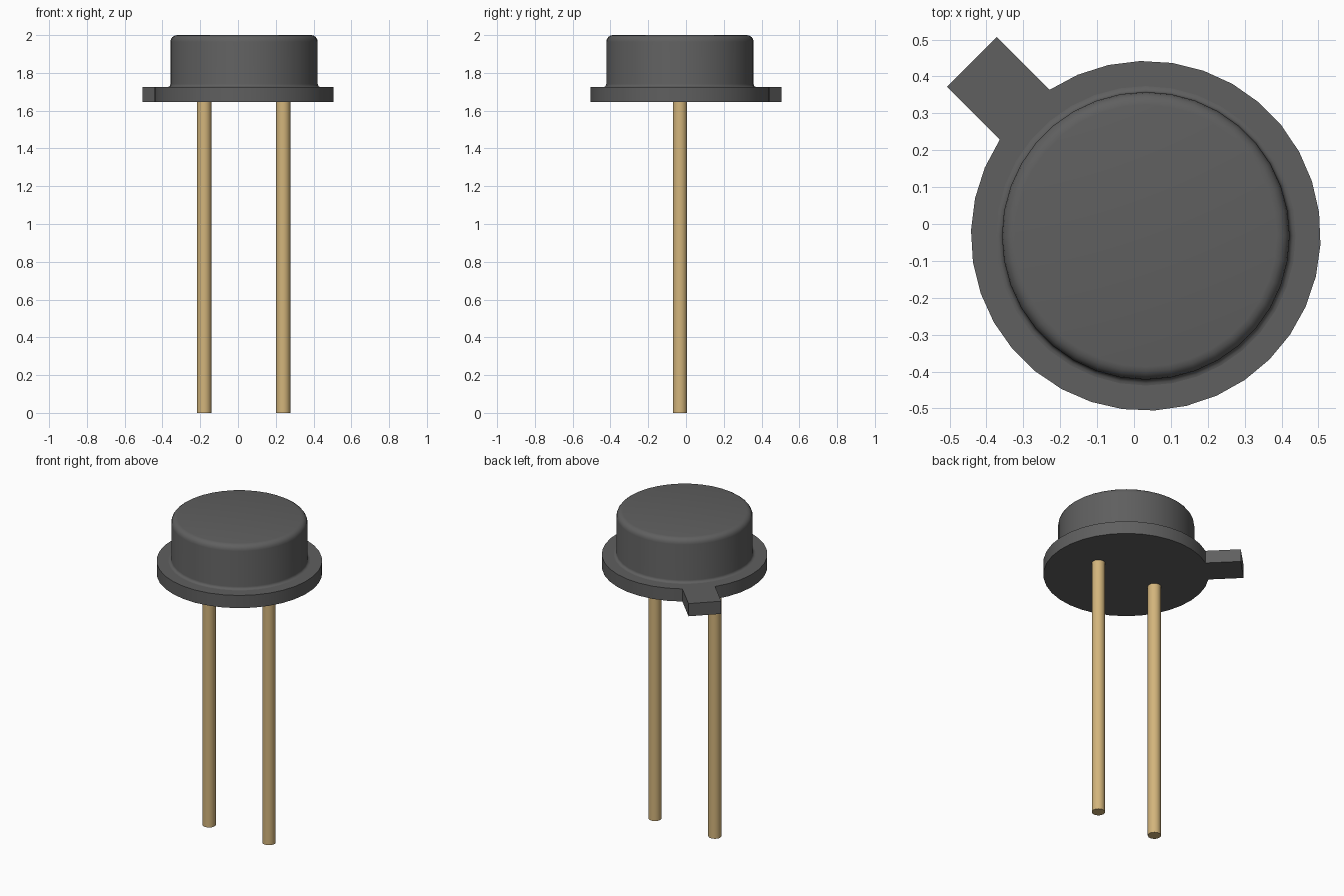
import bpy, bmesh, math
from mathutils import Vector, Matrix

cube = bpy.data.objects.get("Cube")
if cube:
    bpy.data.objects.remove(cube, do_unlink=True)

CENTRE = Vector((0.032, -0.032, 0))
BASE, RIM, TOP = 1.645, 1.725, 2.0


def material(name, colour, metallic=0.0):
    mat = bpy.data.materials.new(name)
    mat.use_nodes = True
    mat.diffuse_color = colour
    mat.node_tree.nodes["Principled BSDF"].inputs["Base Color"].default_value = colour
    return mat


def finish(name, bm, mat):
    bmesh.ops.recalc_face_normals(bm, faces=bm.faces)
    mesh = bpy.data.meshes.new(name)
    bm.to_mesh(mesh)
    bm.free()
    mesh.materials.append(mat)
    obj = bpy.data.objects.new(name, mesh)
    bpy.context.collection.objects.link(obj)
    bpy.ops.object.select_all(action="DESELECT")
    obj.select_set(True)
    bpy.context.view_layer.objects.active = obj
    bpy.ops.object.shade_smooth_by_angle(angle=math.radians(35))
    return obj


grey = material("dark grey metal", (0.115, 0.115, 0.115, 1))
gold = material("gold lead", (0.65, 0.46, 0.20, 1))

# Flange: round outline with a square locating tab at the back right
radius, half_tab, reach, steps = 0.474, 0.095, 0.667, 32
gap = math.asin(half_tab / radius)
arc = [gap + (2 * math.pi - 2 * gap) * i / steps for i in range(steps + 1)]
outline = [(radius * math.cos(a), radius * math.sin(a)) for a in arc]
outline += [(reach, -half_tab), (reach, half_tab)]
turn = Matrix.Rotation(math.radians(135), 4, "Z")
bm = bmesh.new()
face = bm.faces.new([bm.verts.new(CENTRE + turn @ Vector((x, y, BASE))) for x, y in outline])
side = bmesh.ops.extrude_face_region(bm, geom=[face], use_keep_orig=True)["geom"]
bmesh.ops.translate(bm, vec=(0, 0, RIM - BASE),
                    verts=[v for v in side if isinstance(v, bmesh.types.BMVert)])
finish("flange", bm, grey)

# Cap: lathed profile with a small foot fillet and a rounded shoulder
wall, foot, shoulder = 0.39, 0.016, 0.035
quarter = [math.pi / 2 * i / 4 for i in range(5)]
profile = [(wall + foot * (1 - math.sin(a)), RIM + foot * (1 - math.cos(a))) for a in quarter]
profile += [(wall - shoulder * (1 - math.cos(a)), TOP - shoulder * (1 - math.sin(a)))
            for a in quarter]
bm = bmesh.new()
verts = [bm.verts.new(CENTRE + Vector((r, 0, z))) for r, z in profile]
edges = [bm.edges.new(pair) for pair in zip(verts, verts[1:])]
bmesh.ops.spin(bm, geom=verts + edges, cent=CENTRE, axis=(0, 0, 1),
               angle=2 * math.pi, steps=36, use_merge=True)
bmesh.ops.remove_doubles(bm, verts=bm.verts, dist=0.0001)
top_edges = [e for e in bm.edges if all(v.co.z > TOP - 0.0001 for v in e.verts)]
bmesh.ops.contextual_create(bm, geom=top_edges)
finish("cap", bm, grey)

# Leads: two straight round pins
for name, x in (("right_lead", -0.179), ("left_lead", 0.239)):
    bm = bmesh.new()
    bmesh.ops.create_cone(bm, cap_ends=True, segments=20, radius1=0.038, radius2=0.038,
                          depth=BASE, matrix=Matrix.Translation((x, CENTRE.y, BASE / 2)))
    finish(name, bm, gold)
